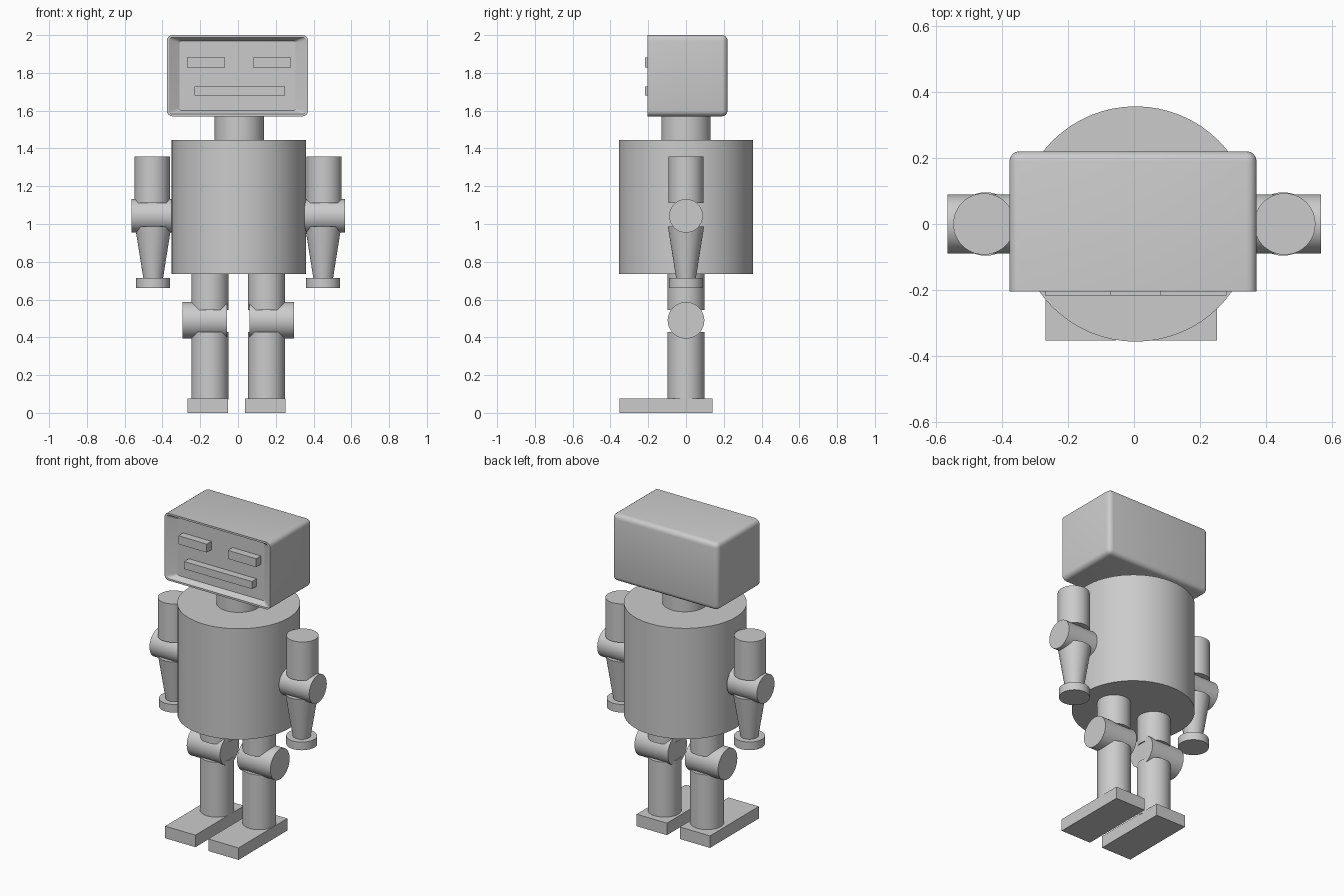
import bpy, bmesh, math
from mathutils import Matrix, Vector

if "Cube" in bpy.data.objects:
    bpy.data.objects.remove(bpy.data.objects["Cube"])

grey = bpy.data.materials.new("plain grey")
grey.diffuse_color = (0.6, 0.6, 0.6, 1)
grey.use_nodes = True
grey.node_tree.nodes["Principled BSDF"].inputs["Base Color"].default_value = grey.diffuse_color


def finish(name, bm, smooth=True):
    bmesh.ops.recalc_face_normals(bm, faces=bm.faces)
    me = bpy.data.meshes.new(name)
    bm.to_mesh(me)
    bm.free()
    me.materials.append(grey)
    ob = bpy.data.objects.new(name, me)
    bpy.context.collection.objects.link(ob)
    if smooth:
        bpy.ops.object.select_all(action='DESELECT')
        ob.select_set(True)
        bpy.context.view_layer.objects.active = ob
        bpy.ops.object.shade_smooth_by_angle(angle=math.radians(25))
    return ob


def box_mesh(x0, x1, y0, y1, z0, z1):
    bm = bmesh.new()
    centre = Matrix.Translation(((x0 + x1) / 2, (y0 + y1) / 2, (z0 + z1) / 2))
    size = Matrix.Diagonal((x1 - x0, y1 - y0, z1 - z0, 1))
    bmesh.ops.create_cube(bm, size=1, matrix=centre @ size)
    return bm


def box(name, *bounds):
    return finish(name, box_mesh(*bounds), smooth=False)


def upright(name, x, z0, z1, r_low, r_top=None, sides=48):
    bm = bmesh.new()
    bmesh.ops.create_cone(bm, cap_ends=True, segments=sides, radius1=r_low,
                          radius2=r_top or r_low, depth=z1 - z0,
                          matrix=Matrix.Translation((x, 0, (z0 + z1) / 2)))
    return finish(name, bm)


def joint(name, x0, x1, z, r):
    bm = bmesh.new()
    m = Matrix.Translation(((x0 + x1) / 2, 0, z)) @ Matrix.Rotation(math.pi / 2, 4, 'Y')
    bmesh.ops.create_cone(bm, cap_ends=True, segments=48, radius1=r, radius2=r,
                          depth=abs(x1 - x0), matrix=m)
    return finish(name, bm)


# Head: rounded box with a sloped recess for the face
FRONT = -0.204
bm = box_mesh(-0.377, 0.371, FRONT, 0.22, 1.57, 2.0)
edges = [e for e in bm.edges if not all(v.co.y < 0 for v in e.verts)]
bmesh.ops.bevel(bm, geom=edges, offset=0.03, segments=4, profile=0.5, affect='EDGES')
bm.normal_update()
face = min(bm.faces, key=lambda f: f.calc_center_median().y)
bmesh.ops.inset_individual(bm, faces=[face], thickness=0.012)
bmesh.ops.inset_individual(bm, faces=[face], thickness=0.005)
mid = Vector((-0.003, 0, 1.785))
corner_x = max(abs(v.co.x - mid.x) for v in face.verts)
corner_z = max(abs(v.co.z - mid.z) for v in face.verts)
for v in face.verts:
    v.co.x = mid.x + (v.co.x - mid.x) * 0.308 / corner_x
    v.co.z = mid.z + (v.co.z - mid.z) * 0.184 / corner_z
    v.co.y = FRONT + 0.035
finish("head", bm)

# Eyes and mouth
box("left_eye", -0.27, -0.07, -0.216, -0.16, 1.828, 1.882)
box("right_eye", 0.08, 0.28, -0.216, -0.16, 1.828, 1.882)
box("mouth", -0.23, 0.25, -0.216, -0.16, 1.68, 1.728)

# Neck and torso
upright("neck", 0.007, 1.43, 1.585, 0.131)
upright("torso", 0.005, 0.735, 1.444, 0.356, sides=64)

# Arms and legs on both sides
for side, s in (("left", -1), ("right", 1)):
    def px(x):
        return s * x + 0.001

    upright(side + "_upper_arm", px(0.455), 1.11, 1.357, 0.093)
    joint(side + "_elbow", px(0.352), px(0.565), 1.043, 0.089)
    upright(side + "_forearm", px(0.45), 0.712, 0.988, 0.052, 0.096)
    upright(side + "_hand", px(0.45), 0.662, 0.714, 0.09)
    upright(side + "_thigh", px(0.15), 0.545, 0.75, 0.098)
    joint(side + "_knee", px(0.06), px(0.296), 0.49, 0.097)
    upright(side + "_shin", px(0.15), 0.07, 0.428, 0.098)
    foot_x = 0.144 if s > 0 else -0.161
    box(side + "_foot", foot_x - 0.107, foot_x + 0.107, -0.353, 0.14, 0, 0.077)
